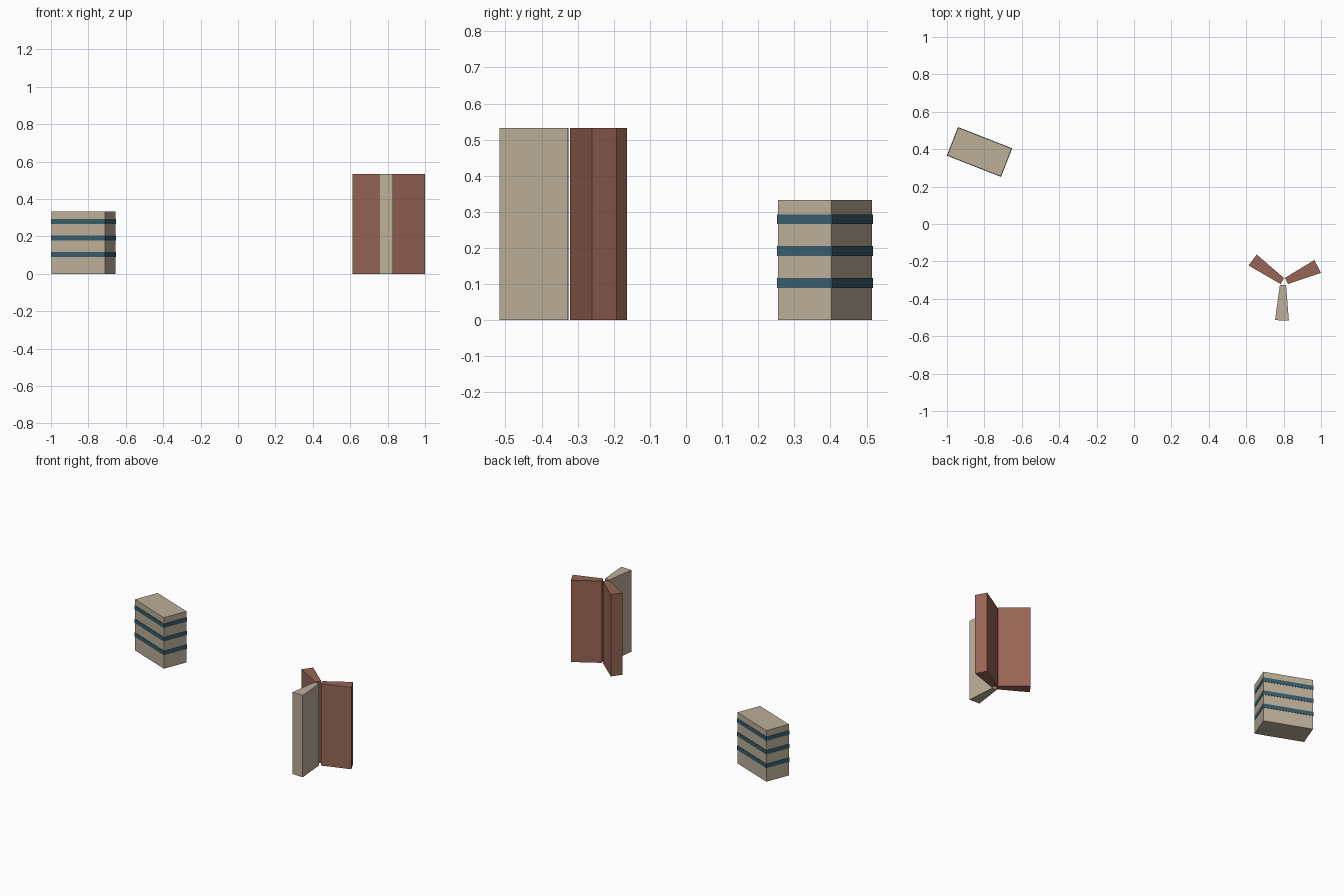
import bpy, bmesh
from math import radians
from mathutils import Matrix

if "Cube" in bpy.data.objects:
    bpy.data.objects.remove(bpy.data.objects["Cube"])


def material(name, rgb):
    m = bpy.data.materials.new(name)
    m.diffuse_color = (*rgb, 1)
    m.use_nodes = True
    m.node_tree.nodes["Principled BSDF"].inputs["Base Color"].default_value = m.diffuse_color
    return m


CREAM = material("cream", (0.51, 0.43, 0.32))
RED = material("brick_red", (0.31, 0.13, 0.09))
TEAL = material("teal", (0.04, 0.11, 0.15))


def finish(name, bm, mat):
    bmesh.ops.recalc_face_normals(bm, faces=bm.faces)
    mesh = bpy.data.meshes.new(name)
    bm.to_mesh(mesh)
    bm.free()
    mesh.materials.append(mat)
    ob = bpy.data.objects.new(name, mesh)
    bpy.context.collection.objects.link(ob)
    return ob


def prism(name, outline, height, mat):
    bm = bmesh.new()
    face = bm.faces.new([bm.verts.new((x, y, 0)) for x, y in outline])
    ext = bmesh.ops.extrude_face_region(bm, geom=[face])
    verts = [g for g in ext["geom"] if isinstance(g, bmesh.types.BMVert)]
    bmesh.ops.translate(bm, verts=verts, vec=(0, 0, height))
    return finish(name, bm, mat)


def box(name, size, z, mat):
    bm = bmesh.new()
    bmesh.ops.create_cube(bm, size=1, matrix=Matrix.Diagonal((*size, 1)))
    ob = finish(name, bm, mat)
    ob.location = (-0.826, 0.385, z)
    ob.rotation_euler.z = radians(-21.4)
    return ob


# Striped block
L, W, H = 0.307, 0.160, 0.333
box("block", (L, W, H), H / 2, CREAM)
for i, z in enumerate((0.103, 0.192, 0.280)):
    box(f"stripe_{i + 1}", (L + 0.004, W + 0.004, 0.027), z, TEAL)

# Three tapered fins standing around a common centre
FIN_H = 0.533
prism("front_fin", [(0.780, -0.325), (0.813, -0.327),
                    (0.828, -0.517), (0.754, -0.514)], FIN_H, CREAM)
prism("right_fin", [(0.807, -0.288), (0.823, -0.321),
                    (1.000, -0.261), (0.964, -0.193)], FIN_H, RED)
prism("left_fin", [(0.784, -0.321), (0.802, -0.289),
                   (0.656, -0.163), (0.613, -0.222)], FIN_H, RED)
